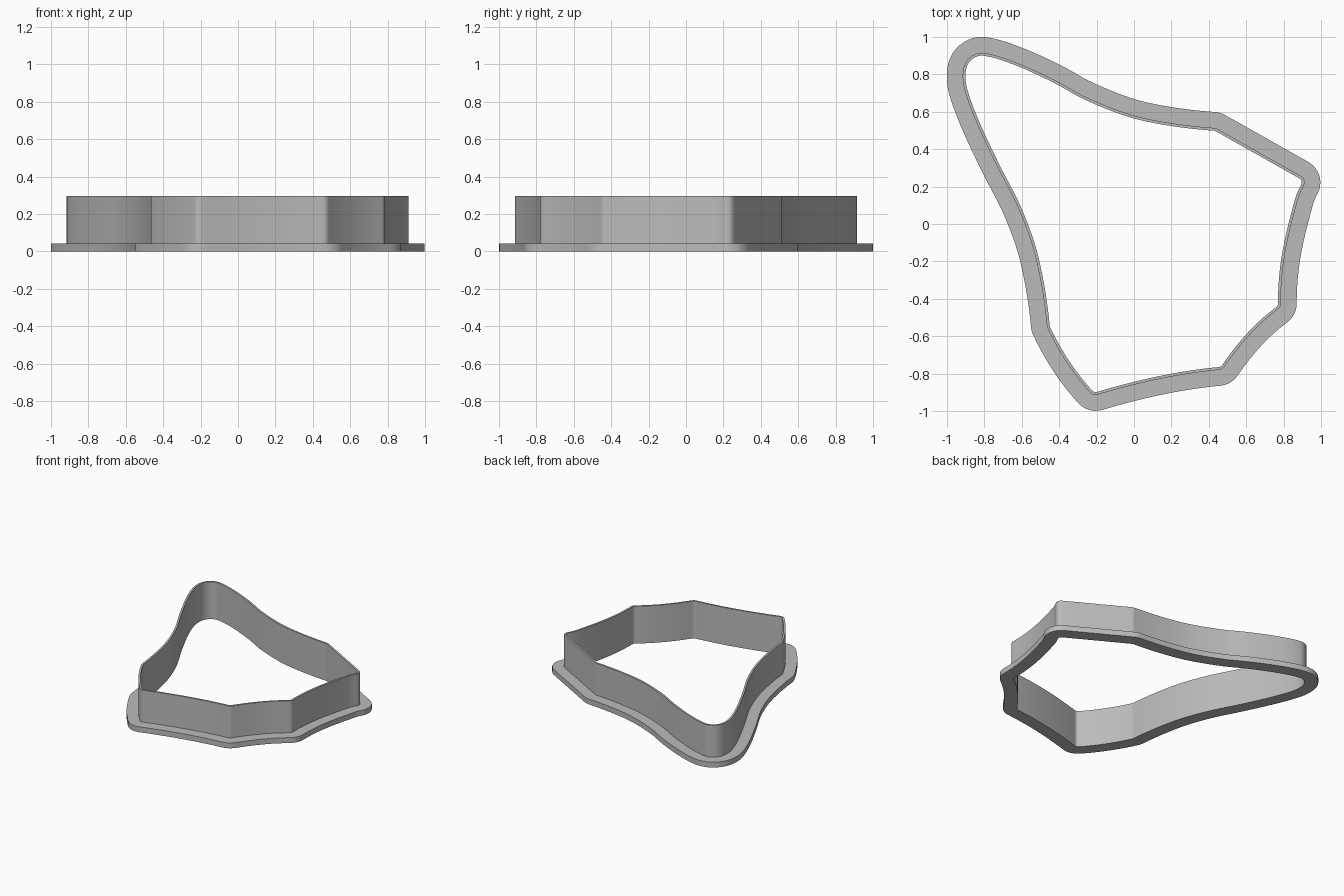
import bpy
import bmesh
import math
from mathutils import Vector

default_cube = bpy.data.objects.get("Cube")
if default_cube:
    bpy.data.objects.remove(default_cube, do_unlink=True)

SPAN_STEPS = 8
CORNER_STEPS = 6

# Guide line of the outline, clockwise, split at its five rounded corners
SIDES = [
    [(0.872, 0.222), (0.836, 0.136), (0.765, -0.168), (0.745, -0.425)],
    [(0.745, -0.425), (0.594, -0.56), (0.451, -0.74)],
    [(0.451, -0.74), (0.24, -0.768), (0.025, -0.812), (-0.205, -0.874)],
    [(-0.205, -0.874), (-0.325, -0.72), (-0.426, -0.54)],
    [(-0.426, -0.54), (-0.487, -0.17), (-0.577, 0.09), (-0.703, 0.34),
     (-0.81, 0.57), (-0.868, 0.73), (-0.875, 0.81), (-0.856, 0.856),
     (-0.81, 0.875), (-0.655, 0.83), (-0.452, 0.739), (-0.275, 0.643),
     (-0.037, 0.549), (0.172, 0.503), (0.425, 0.474)],
    [(0.425, 0.474), (0.872, 0.222)],
]

# Cross-section of flange and wall: distance outside the guide line, height
SECTION = [(0.025, 0), (0.125, 0), (0.125, 0.043),
           (0.04, 0.043), (0.04, 0.297), (0.025, 0.297)]


def smooth_side(coords):
    """Sample a smooth curve as pairs of position and outward normal."""
    pts = [Vector(c) for c in coords]
    if len(pts) == 2:
        d = (pts[1] - pts[0]).normalized()
        tangents = [d, d]
    else:
        tangents = [(b - a).normalized() for a, b in zip(pts, pts[2:])]
        first = (pts[1] - pts[0]).normalized()
        last = (pts[-1] - pts[-2]).normalized()
        tangents.insert(0, (2 * first - tangents[0]).normalized())
        tangents.append((2 * last - tangents[-1]).normalized())
    samples = []
    for i in range(len(pts) - 1):
        a, b = pts[i], pts[i + 1]
        chord = (b - a).length
        m, n = tangents[i] * chord, tangents[i + 1] * chord
        final = i == len(pts) - 2
        for k in range(SPAN_STEPS + final):
            t = k / SPAN_STEPS
            c2 = 3 * (b - a) - 2 * m - n
            c3 = 2 * (a - b) + m + n
            p = a + m * t + c2 * t * t + c3 * t ** 3
            d = (m + 2 * c2 * t + 3 * c3 * t * t).normalized()
            samples.append((p, Vector((-d.y, d.x))))
    return samples


def outline():
    """Join the sides with arcs that turn the normal round each corner."""
    sides = [smooth_side(s) for s in SIDES]
    path = []
    for side, following in zip(sides, sides[1:] + sides[:1]):
        path += side
        corner, n0 = side[-1]
        n1 = following[0][1]
        start = math.atan2(n0.y, n0.x)
        turn = math.atan2(n0.cross(n1), n0.dot(n1))
        for k in range(1, CORNER_STEPS):
            a = start + turn * k / CORNER_STEPS
            path.append((corner, Vector((math.cos(a), math.sin(a)))))
    return path


def sweep(name, path, section, material):
    """Carry a closed cross-section around a closed path."""
    bm = bmesh.new()
    rings = []
    for p, n in path:
        ring = []
        for r, z in section:
            q = p + n * r
            ring.append(bm.verts.new((q.x, q.y, z)))
        rings.append(ring)
    count = len(section)
    for a, b in zip(rings, rings[1:] + rings[:1]):
        for j in range(count):
            k = (j + 1) % count
            bm.faces.new((a[j], b[j], b[k], a[k]))
    bmesh.ops.recalc_face_normals(bm, faces=bm.faces)
    mesh = bpy.data.meshes.new(name)
    bm.to_mesh(mesh)
    bm.free()
    mesh.materials.append(material)
    obj = bpy.data.objects.new(name, mesh)
    bpy.context.collection.objects.link(obj)
    return obj


# Plain grey material
grey = bpy.data.materials.new("plain_grey")
grey.use_nodes = True
colour = (0.5, 0.5, 0.5, 1)
grey.diffuse_color = colour
grey.node_tree.nodes["Principled BSDF"].inputs["Base Color"].default_value = colour

# Cutter wall with its grip flange in one body
cutter = sweep("cutter_wall_and_flange", outline(), SECTION, grey)
bpy.ops.object.select_all(action="DESELECT")
cutter.select_set(True)
bpy.context.view_layer.objects.active = cutter
bpy.ops.object.shade_smooth_by_angle(angle=math.radians(30))
